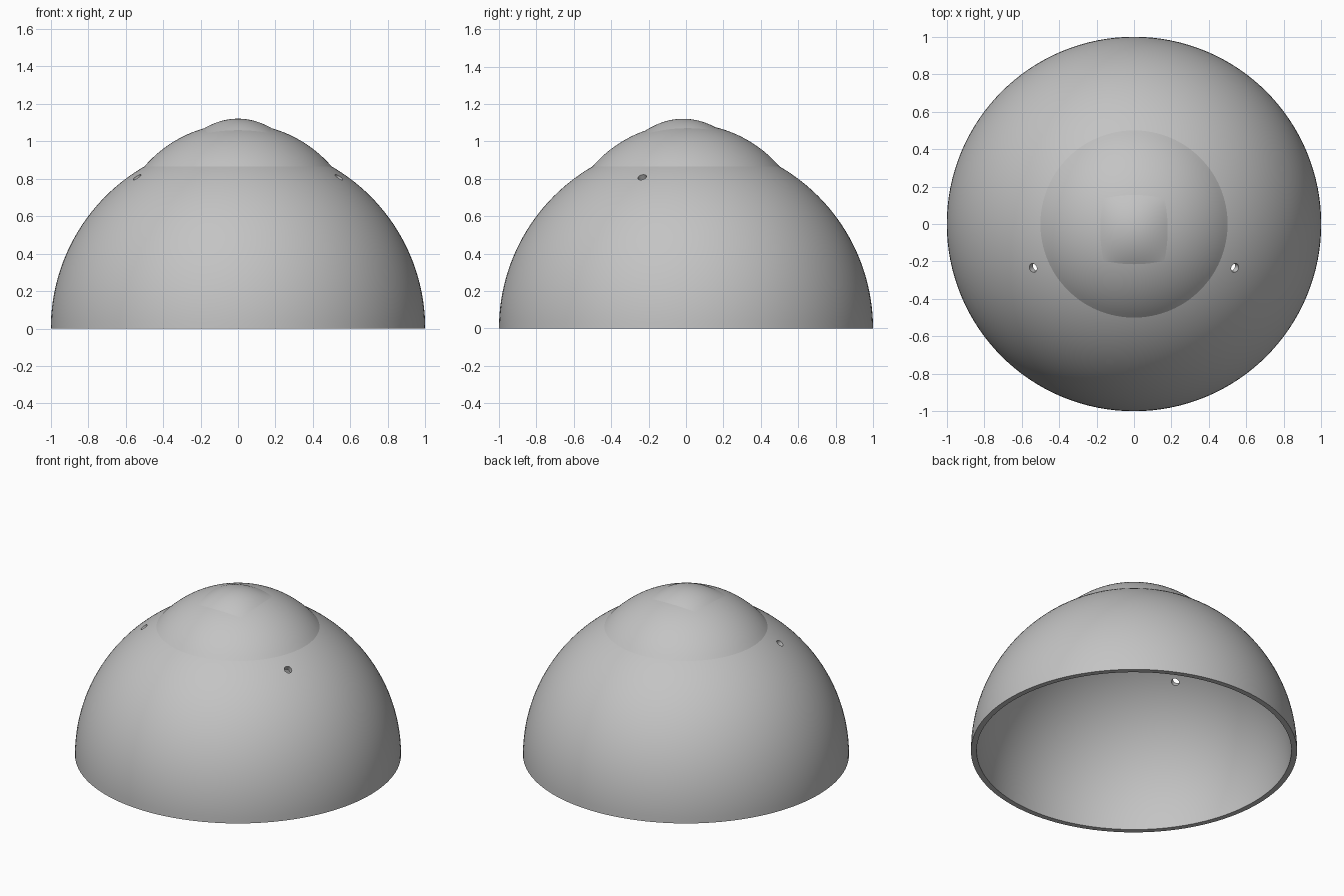
import bpy, bmesh
from math import sin, cos, pi, sqrt, radians
from mathutils import Vector

if "Cube" in bpy.data.objects:
    bpy.data.objects.remove(bpy.data.objects["Cube"])

grey = bpy.data.materials.new("plain_grey")
grey.use_nodes = True
grey.diffuse_color = (0.55, 0.55, 0.55, 1)
grey.node_tree.nodes["Principled BSDF"].inputs["Base Color"].default_value = grey.diffuse_color

SEGMENTS = 128
INNER = 0.965             # inside radius of the shell
CAP_Z, CAP_R = 0.435, 0.66  # centre height and radius of the cap sphere


def finish(bm, name):
    bmesh.ops.recalc_face_normals(bm, faces=bm.faces)
    mesh = bpy.data.meshes.new(name)
    bm.to_mesh(mesh)
    bm.free()
    ob = bpy.data.objects.new(name, mesh)
    bpy.context.collection.objects.link(ob)
    mesh.materials.append(grey)
    return ob


def smooth(ob, angle=30):
    bpy.ops.object.select_all(action='DESELECT')
    ob.select_set(True)
    bpy.context.view_layer.objects.active = ob
    bpy.ops.object.shade_smooth_by_angle(angle=radians(angle))


def lathe(name, profile):
    bm = bmesh.new()
    verts = [bm.verts.new((r, 0, z)) for r, z in profile]
    edges = [bm.edges.new(pair) for pair in zip(verts, verts[1:])]
    bmesh.ops.spin(bm, geom=verts + edges, cent=(0, 0, 0), axis=(0, 0, 1),
                   angle=2 * pi, steps=SEGMENTS)
    bmesh.ops.remove_doubles(bm, verts=bm.verts, dist=0.0001)
    return finish(bm, name)


def arc(radius, steps=40):
    return [(radius * cos(pi / 2 * i / steps), radius * sin(pi / 2 * i / steps))
            for i in range(steps + 1)]


def cap_height(x, y):
    return CAP_Z + sqrt(CAP_R ** 2 - x * x - y * y)


# Hollow half-sphere shell with a flat rim
outer = arc(1.0)
inner = arc(INNER)
dome = lathe("dome_shell", [(max(r, 0), z) for r, z in inner[::-1] + outer])

# Two small holes drilled straight through the shell
for side, label in ((-1, "right"), (1, "left")):
    direction = Vector((side * 0.54, -0.235, 0.81)).normalized()
    bm = bmesh.new()
    bmesh.ops.create_cone(bm, cap_ends=True, segments=24, radius1=0.024,
                          radius2=0.024, depth=0.2)
    drill = finish(bm, label + "_hole_cutter")
    drill.location = direction * 0.98
    drill.rotation_euler = direction.to_track_quat('Z', 'Y').to_euler()
    drill.hide_render = True
    drill.hide_set(True)
    cut = dome.modifiers.new(label + "_hole", 'BOOLEAN')
    cut.object = drill
    cut.operation = 'DIFFERENCE'
    cut.solver = 'EXACT'

bpy.context.view_layer.objects.active = dome
for cut in list(dome.modifiers):
    bpy.ops.object.modifier_apply(modifier=cut.name)
for ob in [o for o in bpy.data.objects if o.name.endswith("_hole_cutter")]:
    bpy.data.objects.remove(ob)
smooth(dome)

# Rounded cap sitting on the shell
rings = 24
cap = lathe("top_cap", [(0.5 * (1 - i / rings), cap_height(0.5 * (1 - i / rings), 0))
                        for i in range(rings + 1)])
smooth(cap)

# Soft square pad on the crown, following the cap and swelling at its middle
bm = bmesh.new()
bmesh.ops.create_grid(bm, x_segments=28, y_segments=28, size=1)
for v in bm.verts:
    u, w = v.co.x, v.co.y
    swell = (1 - u * u) * (1 - w * w)
    x = 0.18 * u * (1 - 0.1 * w * w)
    y = 0.185 * w * (1 - 0.1 * u * u) - 0.03
    v.co = (x, y, cap_height(x, y) + 0.026 * swell + 0.0005)
pad = finish(bm, "crown_pad")
smooth(pad)
